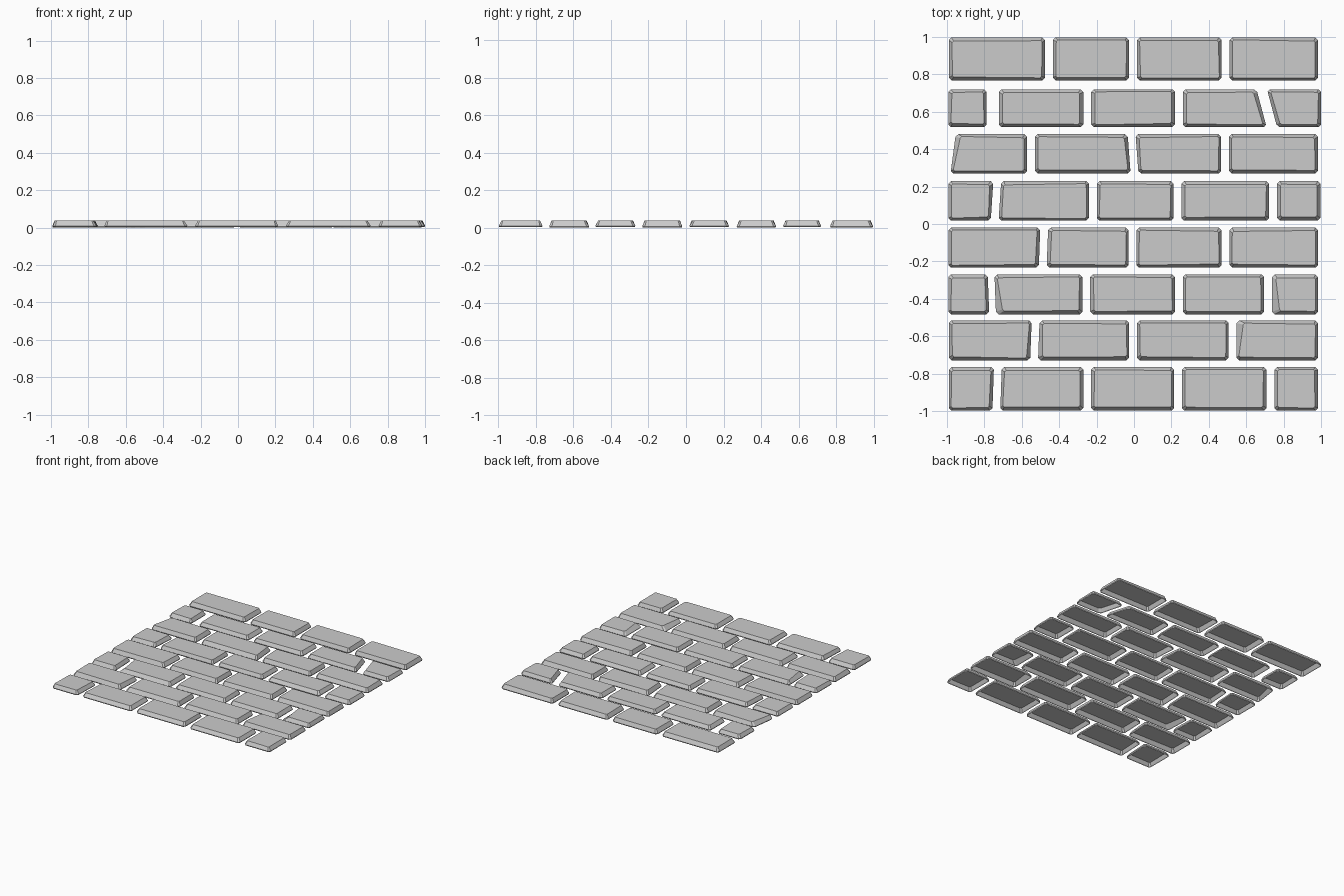
import bpy
import bmesh
import random
from mathutils import Vector

random.seed(4)
cube = bpy.data.objects.get("Cube")
if cube:
    bpy.data.objects.remove(cube, do_unlink=True)

stone = bpy.data.materials.new("grey_stone")
stone.use_nodes = True
grey = (0.6, 0.6, 0.6, 1)
stone.diffuse_color = grey
stone.node_tree.nodes["Principled BSDF"].inputs["Base Color"].default_value = grey

GAP = 0.042       # mortar space between neighbours
HEIGHT = 0.038

# Each course: back edge, front edge, left start, right end, joints between
courses = [
    (0.997, 0.768, -0.99, 0.984, [-0.455, -0.005, 0.49]),
    (0.72, 0.518, -0.993, 1.0, [-0.755, -0.25, 0.24, 0.71]),
    (0.48, 0.27, -0.967, 0.984, [-0.55, -0.005, 0.487]),
    (0.229, 0.018, -0.993, 0.997, [-0.738, -0.22, 0.233, 0.744]),
    (-0.02, -0.233, -0.993, 0.984, [-0.484, -0.008, 0.49]),
    (-0.27, -0.483, -0.993, 0.984, [-0.76, -0.255, 0.24, 0.717]),
    (-0.516, -0.729, -0.99, 0.984, [-0.53, -0.005, 0.527]),
    (-0.765, -0.998, -0.99, 0.984, [-0.732, -0.25, 0.235, 0.73]),
]
# Joints that lean: (course, joint) -> sideways shift at the back edge
leans = {(1, 4): -0.027, (2, 0): 0.014, (2, 2): -0.008, (3, 1): 0.007,
         (4, 1): 0.004, (5, 1): -0.004, (6, 1): 0.004, (7, 1): 0.004}
# Joints wider than the usual mortar
wide = {(1, 1): 0.066, (1, 4): 0.056, (5, 1): 0.036}
# Bricks with a worn top: (course, brick) -> shift of back-left, front-left top corner
worn = {(5, 1): (0.0, 0.022), (5, 4): (0.0, 0.025), (6, 3): (0.022, 0.0),
        (6, 1): (0.0, 0.012), (2, 0): (0.008, 0.0)}


def ring(bm, corners, inset, z, cut, jitter=0.0, wear=(0, 0)):
    """Loop of eight vertices: an inset four-sided outline with clipped corners."""
    signs = [(-1, -1), (1, -1), (1, 1), (-1, 1)]
    pts = []
    for (x, y), (sx, sy) in zip(corners, signs):
        extra = wear[0 if sy > 0 else 1] if sx < 0 else 0
        pts.append(Vector((x - sx * (inset + extra + random.uniform(0, jitter)),
                           y - sy * (inset + random.uniform(0, jitter)), z)))
    loop = []
    for i, p in enumerate(pts):
        for q in (pts[i - 1], pts[(i + 1) % 4]):
            loop.append(bm.verts.new(p + (q - p).normalized() * cut))
    return loop


def brick(bm, corners, base, wear):
    """Hollow stone block: open underneath, short foot, sloping sides, flat top."""
    rings = [ring(bm, corners, 0.003, base, 0.014),
             ring(bm, corners, 0, base + 0.007, 0.014),
             ring(bm, corners, 0.012, HEIGHT, 0.008, 0.008, wear)]
    bm.faces.new(rings[-1])
    for low, high in zip(rings, rings[1:]):
        for i in range(len(low)):
            j = (i + 1) % len(low)
            bm.faces.new((low[i], low[j], high[j], high[i]))


# Courses of bricks, alternating whole and half blocks at the ends
for row, (back, front, start, end, joints) in enumerate(courses):
    bm = bmesh.new()
    edges = [start - GAP / 2] + joints + [end + GAP / 2]
    base = 0.0 if row % 2 == 0 else 0.003
    for n in range(len(edges) - 1):
        left = edges[n] + wide.get((row, n), GAP) / 2
        right = edges[n + 1] - wide.get((row, n + 1), GAP) / 2
        dl, dr = leans.get((row, n), 0), leans.get((row, n + 1), 0)
        outline = [(left - dl, front), (right - dr, front),
                   (right + dr, back), (left + dl, back)]
        brick(bm, outline, base, worn.get((row, n), (0, 0)))
    mesh = bpy.data.meshes.new(f"brick_course_{row + 1}")
    bm.to_mesh(mesh)
    bm.free()
    mesh.materials.append(stone)
    bpy.context.collection.objects.link(bpy.data.objects.new(mesh.name, mesh))
